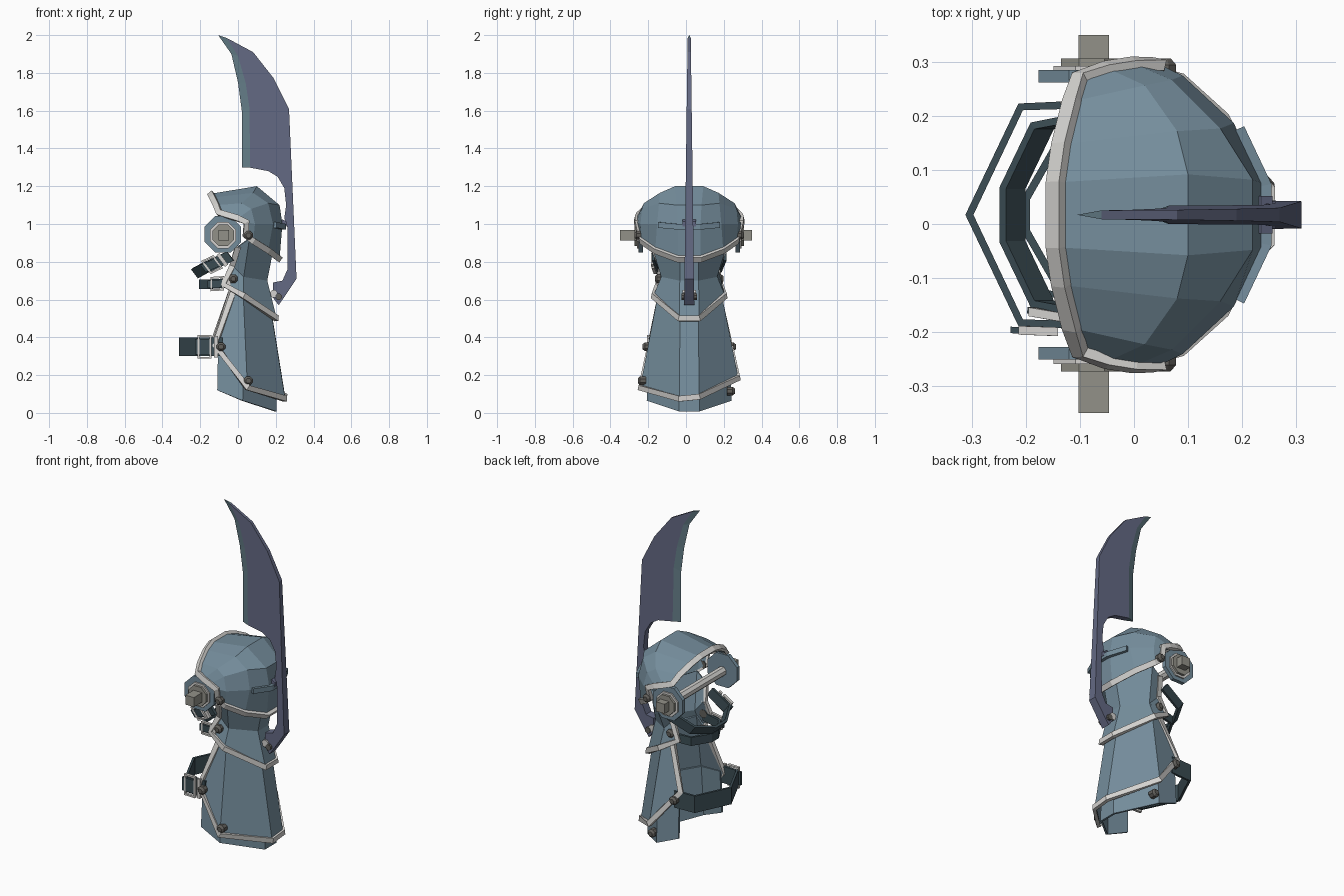
import bpy, bmesh, math
from mathutils import Vector, Matrix

if "Cube" in bpy.data.objects:
    bpy.data.objects.remove(bpy.data.objects["Cube"])

CY = 0.017  # mirror plane of the armour


def mat(name, c):
    m = bpy.data.materials.new(name)
    m.diffuse_color = (*c, 1)
    m.use_nodes = True
    m.node_tree.nodes["Principled BSDF"].inputs["Base Color"].default_value = m.diffuse_color
    return m


BLUE = mat("steel_blue", (0.175, 0.265, 0.33))
TRIM = mat("pale_trim", (0.66, 0.65, 0.63))
BLADE = mat("blade_violet", (0.125, 0.14, 0.225))
EDGE = mat("blade_edge_teal", (0.13, 0.21, 0.25))
STRAP = mat("strap_dark", (0.045, 0.075, 0.09))
BOLT = mat("bolt_grey", (0.12, 0.115, 0.105))
DISC = mat("disc_grey", (0.29, 0.285, 0.25))


def obj(name, verts, faces, m, recalc=True):
    me = bpy.data.meshes.new(name)
    me.from_pydata([tuple(v) for v in verts], [], faces)
    if recalc:
        bm = bmesh.new()
        bm.from_mesh(me)
        bmesh.ops.recalc_face_normals(bm, faces=bm.faces)
        bm.to_mesh(me)
        bm.free()
    me.materials.append(m)
    o = bpy.data.objects.new(name, me)
    bpy.context.collection.objects.link(o)
    return o


def full(half, s=0.0):
    """Half row (x, half width, z) to a full row across the mirror plane, sheared in z by s."""
    return ([Vector((x, CY - w, z - s * w)) for x, w, z in half] +
            [Vector((x, CY + w, z + s * w)) for x, w, z in reversed(half)])


def shell(name, rows, s=0.0):
    """Plate lofted through rows (bottom to top), given thickness inwards."""
    grid = [full(r, s) for r in rows]
    n = len(grid[0])
    faces = [(i * n + j, i * n + j + 1, (i + 1) * n + j + 1, (i + 1) * n + j)
             for i in range(len(grid) - 1) for j in range(n - 1)]
    o = obj(name, [p for r in grid for p in r], faces, BLUE, False)
    sol = o.modifiers.new("thick", "SOLIDIFY")
    sol.thickness, sol.offset = 0.012, -1
    return grid


def sweep(name, path, m, width, thick, wide=None, centre=None, closed=False):
    """Flat band along a path; its broad side faces away from centre, or is set by wide."""
    n, verts = len(path), []
    for i, p in enumerate(path):
        a = path[(i - 1) % n] if closed or i else p
        b = path[(i + 1) % n] if closed or i < n - 1 else p
        t = ((p - a).normalized() + (b - p).normalized()).normalized()
        if wide:
            B = Vector(wide).normalized()
            N = t.cross(B).normalized()
        else:
            N = p - (Vector(centre) if len(centre) == 3 else Vector((*centre, p.z)))
            N = (N - t * N.dot(t)).normalized()
            B = t.cross(N)
        for u, v in ((-1, -1), (1, -1), (1, 1), (-1, 1)):
            verts.append(p + B * u * width / 2 + N * v * thick / 2)
    k = n if closed else n - 1
    faces = [(i * 4 + j, i * 4 + (j + 1) % 4, (i + 1) % n * 4 + (j + 1) % 4, (i + 1) % n * 4 + j)
             for i in range(k) for j in range(4)]
    if not closed:
        faces += [(0, 1, 2, 3), tuple(range(4 * n - 4, 4 * n))]
    return obj(name, verts, faces, m)


def cyl(name, x, z, y0, y1, r, m, sides=8, r2=None):
    """Prism along y between y0 and y1, flat side up."""
    vs = []
    for y, rr in ((y0, r), (y1, r2 or r)):
        for i in range(sides):
            a = (i + 0.5) * math.tau / sides
            vs.append((x + rr * math.cos(a), y, z + rr * math.sin(a)))
    faces = [(i, (i + 1) % sides, sides + (i + 1) % sides, sides + i) for i in range(sides)]
    faces += [tuple(range(sides)), tuple(range(sides, 2 * sides))]
    return obj(name, vs, faces, m)


# Dome cover: arches from the back rim up and over to the front lip
dome = shell("dome_cover", [
    [(.04, .262, .94), (.08, .252, .91), (.16, .18, .86), (.22, .06, .815)],
    [(.045, .28, 1.01), (.09, .258, 1.0), (.185, .17, 1.0), (.235, .06, 1.0)],
    [(.0, .28, 1.03), (.07, .25, 1.08), (.16, .16, 1.11), (.22, .065, 1.1)],
    [(-.05, .272, 1.045), (.02, .24, 1.11), (.08, .155, 1.165), (.1, .075, 1.2)],
    [(-.1, .255, 1.06), (-.115, .21, 1.10), (-.135, .13, 1.14), (-.145, .06, 1.16)]])
rim = dome[0] + [r[-1] for r in dome[1:-1]] + dome[-1][::-1] + [r[0] for r in dome[-2:0:-1]]
sweep("dome_trim", rim, TRIM, .032, .02, centre=(.03, CY, .95), closed=True)
sweep("dome_back_ridge", full([(.195, .16, .995), (.245, .055, .985)]), BLUE, .03, .02, (0, 0, 1))

# Neck plate, forearm plate and cuff plate
SH = 0.1
neck = shell("neck_plate", [
    [(-.075, .165, .68), (.03, .19, .62), (.205, .052, .5)],
    [(-.03, .15, .78), (.03, .148, .72), (.155, .05, .7)],
    [(.0, .2, .88), (.06, .21, .92), (.19, .05, .88)]])
arm = shell("forearm_plate", [
    [(-.12, .205, .38), (.05, .26, .16), (.25, .052, .08)],
    [(-.025, .15, .66), (.025, .155, .7), (.16, .048, .64)]], SH)
shell("cuff_plate", [
    [(-.11, .21, .12), (.025, .225, .065), (.205, .055, .008)],
    [(-.105, .2, .37), (.03, .21, .36), (.2, .05, .33)]])
for name, g in (("neck_trim", neck), ("forearm_trim", arm)):
    up = [r[0] for r in g[:0:-1]]
    down = [r[-1] for r in g[1:]]
    sweep(name, up + g[0] + down, TRIM, .03, .022, centre=(-.03, CY))

# Pivot discs on both sides with an axle between them
for s, side in ((-1, "near"), (1, "far")):
    y = lambda d: CY + s * d
    cyl(side + "_pivot_plate", -.08, .945, y(.245), y(.268), .105, BLUE)
    cyl(side + "_pivot_plate_rim", -.08, .94, y(.262), y(.276), .075, TRIM)
    cyl(side + "_pivot_disc", -.078, .94, y(.27), y(.29), .062, DISC)
    cyl(side + "_pivot_block", -.075, .94, y(.28), s * .35, .04, DISC, 4)
    # Rivets, as (x, z, half width)
    for i, (x, z, w) in enumerate(((.055, .94, .268), (-.025, .71, .16),
                                   (-.09, .35, .225),
                                   (.055, .17 if s < 0 else .115, .25 if s < 0 else .22))):
        cyl(f"{side}_rivet_{i}", x, z, y(w - .02), y(w + .01), .025, BOLT, 8)
        cyl(f"{side}_rivet_head_{i}", x, z, y(w + .01), y(w + .022), .025, BOLT, 8, .014)
cyl("pivot_axle", -.08, .94, CY - .25, CY + .25, .028, TRIM)

# Straps across the open side, with buckles on the near side
straps = (
    ("lower_strap", [(-.08, .205, .35), (-.21, .2, .35), (-.305, .02, .35)], .1, (0, 0, 1)),
    ("middle_strap", [(-.02, .155, .69), (-.14, .135, .682), (-.2, .03, .68)], .05, (0, 0, 1)),
    ("upper_strap", [(-.04, .19, .83), (-.17, .165, .77), (-.225, .05, .74)], .06, (.6, 0, -.8)))
for name, half, w, wide in straps:
    pts = full(half)
    if half[-1][1] < .025:  # pointed loop: join the two centre points
        pts[2:4] = [(pts[2] + pts[3]) / 2]
    sweep(name, pts, STRAP, w, .015, wide)
    # Buckle frame around the strap
    a, b = pts[0], pts[1]
    d = (b - a).normalized()
    v = Vector(wide).normalized() * (w / 2 + .008)
    c = a.lerp(b, .75) + Vector((0, -.014, 0))
    h = d * .032
    sweep(name + "_buckle", [c - h - v, c + h - v, c + h + v, c - h + v], TRIM, .016, .014,
          (0, 1, 0), closed=True)
    sweep(name + "_keeper", [c - h * 1.9 - v, c - h * 1.9 + v], TRIM, .014, .02, (0, 1, 0))
    sweep(name + "_tail", [c - h, c + h * 1.6], STRAP, w * .8, .012, wide)


# Blade: thick body plus a thin wedge for the cutting edge
def half_thick(z):
    return .027 - .019 * (z - .57) / 1.43


outer = [(-.105, 2.0), (-.035, 1.9), (.0, 1.75), (.02, 1.6), (.02, 1.3)]
inner = [(-.06, 1.985), (.0, 1.89), (.04, 1.75), (.06, 1.62), (.065, 1.298)]
body = inner + [(.16, 1.28), (.21, 1.25), (.245, 1.19), (.255, 1.1), (.245, 1.03), (.262, .98),
                (.262, .76), (.235, .70), (.185, .69), (.185, .61), (.215, .57), (.25, .62),
                (.31, .71), (.27, 1.61), (.19, 1.77), (.08, 1.91)]
n = len(body)
vs = [(x, CY + s * half_thick(z), z) for s in (-1, 1) for x, z in body]
obj("blade_body", vs, [tuple(range(n)), tuple(range(n, 2 * n))] +
    [(i, (i + 1) % n, n + (i + 1) % n, n + i) for i in range(n)], BLADE)
k = len(outer)
vs = ([(x, CY - half_thick(z), z) for x, z in inner] + [(x, CY, z) for x, z in outer] +
      [(x, CY + half_thick(z), z) for x, z in inner])
obj("blade_edge", vs, [(r * k + i, r * k + i + 1, (r + 1) * k + i + 1, (r + 1) * k + i)
                       for r in (0, 1) for i in range(k - 1)] +
    [(0, k, 2 * k), (k - 1, 3 * k - 1, 2 * k - 1)], EDGE)

# Blade mounts: pin through the hook and a clip at the dome
cyl("blade_hook_pin", .215, .615, CY - .04, CY + .04, .018, BOLT)
cyl("blade_hook_spacer", .19, .63, CY - .035, CY + .035, .022, TRIM)
cyl("blade_dome_clip", .235, 1.0, CY - .035, CY + .035, .025, BLADE, 6)
